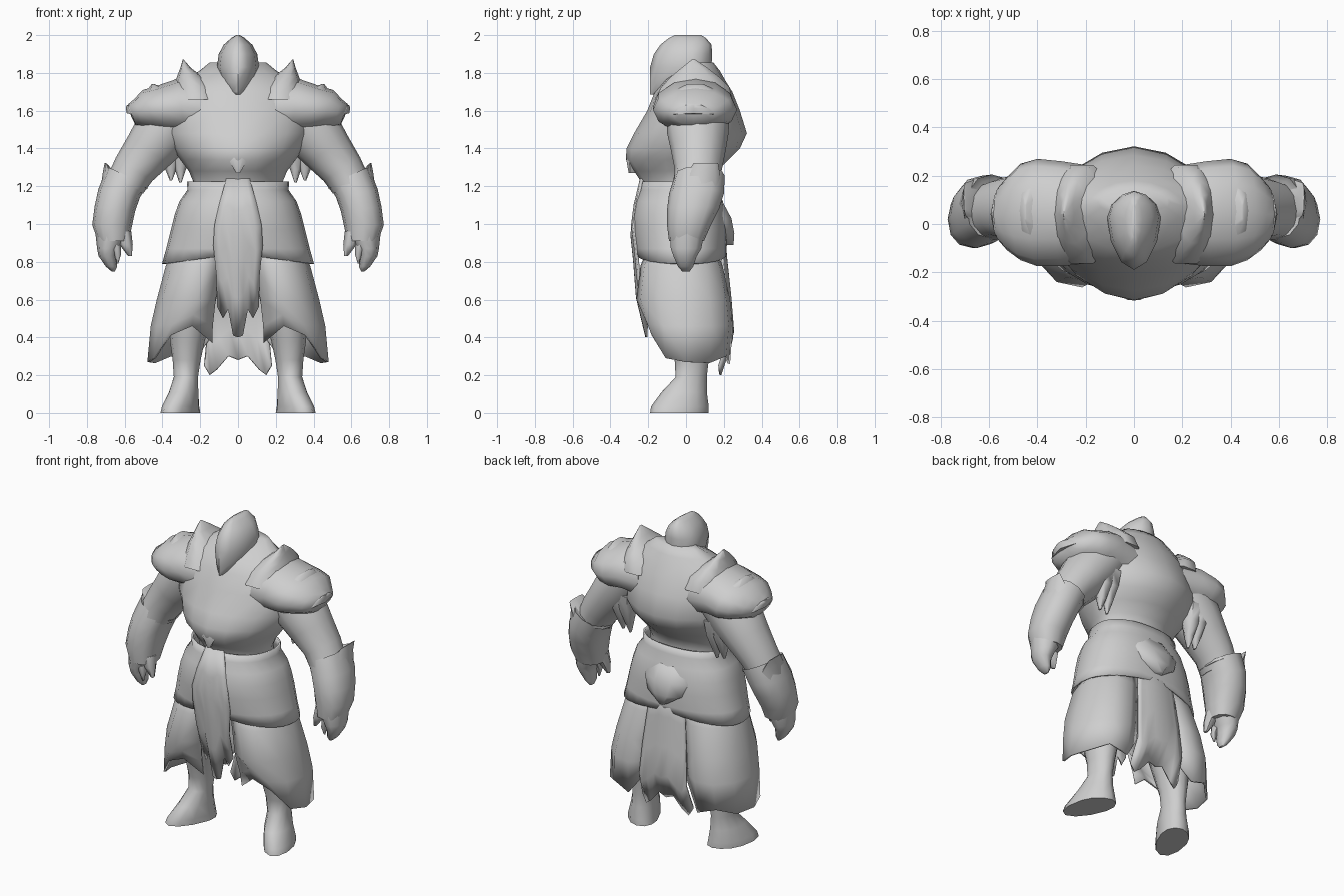
import bpy, bmesh, math

steel = bpy.data.materials.new("plain_grey")
steel.diffuse_color = (0.62, 0.62, 0.62, 1)


def sheet(name, rows, closed=False, caps=False, mirror=False, thick=0.0):
    """Skin a grid of points; closed rows become tubes."""
    bm = bmesh.new()
    grid = [[bm.verts.new(p) for p in r] for r in rows]
    n = len(rows[0])
    for a, b in zip(grid, grid[1:]):
        for j in range(n if closed else n - 1):
            k = (j + 1) % n
            bm.faces.new((a[j], a[k], b[k], b[j]))
    if caps:
        bm.faces.new(grid[0])
        bm.faces.new(grid[-1])
    bmesh.ops.recalc_face_normals(bm, faces=bm.faces)
    me = bpy.data.meshes.new(name)
    bm.to_mesh(me)
    bm.free()
    me.materials.append(steel)
    ob = bpy.data.objects.new(name, me)
    bpy.context.collection.objects.link(ob)
    if thick:
        m = ob.modifiers.new("thickness", 'SOLIDIFY')
        m.thickness = thick
    if mirror:
        m = ob.modifiers.new("mirror", 'MIRROR')
        m.use_mirror_merge = False
    bpy.ops.object.select_all(action='DESELECT')
    ob.select_set(True)
    bpy.context.view_layer.objects.active = ob
    bpy.ops.object.shade_smooth_by_angle(angle=math.radians(62))
    return ob


def ring(cx, cy, cz, rx, front, back, tilt=0, p=1.0, n=12):
    """Oval with separate front and back depth, tilted about y."""
    t = math.radians(tilt)
    pts = []
    for j in range(n):
        a = 2 * math.pi * j / n
        c, s = math.cos(a), math.sin(a)
        c = math.copysign(abs(c) ** p, c)
        s = math.copysign(abs(s) ** p, s)
        pts.append((cx + rx * c * math.cos(t),
                    cy + (back if s > 0 else front) * s,
                    cz + rx * c * math.sin(t)))
    return pts


def loft(name, rings, mirror=False, caps=True, p=1.0, n=12, thick=0.0):
    return sheet(name, [ring(*r, p=p, n=n) for r in rings], True, caps, mirror, thick)


# Torso with heavy chest, wide shoulders and hunched back
loft("torso", [
    (0, 0, 1.12, .24, .22, .15), (0, 0, 1.22, .235, .235, .145),
    (0, 0, 1.28, .26, .275, .165), (0, 0, 1.34, .305, .318, .225),
    (0, 0, 1.40, .345, .315, .285), (0, 0, 1.48, .38, .275, .322),
    (0, 0, 1.60, .39, .205, .285), (0, .02, 1.70, .355, .185, .225),
    (0, .05, 1.765, .28, .165, .155), (0, .075, 1.81, .205, .13, .105),
    (0, .09, 1.855, .15, .06, .055)], n=16, p=1.1)

# Pointed helmet with a front ridge
loft("helmet", [
    (0, -.08, 1.685, .02, .11, .03), (0, -.02, 1.70, .055, .17, .10),
    (0, .02, 1.75, .092, .21, .11), (0, .03, 1.83, .112, .22, .105),
    (0, .03, 1.90, .102, .20, .108), (0, .03, 1.95, .075, .165, .105),
    (0, .02, 1.985, .035, .11, .085), (0, .02, 2.0, .01, .08, .06)], p=1.1)

# Throat guard
loft("throat_guard", [
    (0, -.03, 1.62, .13, .15, .1), (0, -.03, 1.655, .11, .135, .1),
    (0, -.01, 1.72, .08, .09, .1)])

# Breastbone boss
loft("chest_boss", [
    (0, -.295, 1.27, .01, .01, .03), (0, -.30, 1.34, .05, .018, .04),
    (0, -.285, 1.42, .01, .01, .03)], n=6)

# Shoulder armour: dome, collar crest and outer ridge
loft("shoulder_pad", [
    (.17, .04, 1.60, .17, .20, .20, 80), (.30, .05, 1.62, .15, .225, .21, 80),
    (.40, .05, 1.605, .13, .225, .22, 76), (.47, .05, 1.60, .115, .20, .20, 72),
    (.525, .04, 1.585, .08, .15, .155, 72), (.56, .04, 1.58, .06, .11, .115, 72),
    (.575, .04, 1.60, .03, .05, .06, 72)], True)
loft("shoulder_crest", [
    (.215, .04, 1.66, .15, .215, .215), (.23, .04, 1.725, .115, .18, .20),
    (.255, .04, 1.78, .068, .125, .14), (.277, .04, 1.825, .029, .07, .08),
    (.29, .04, 1.87, .003, .01, .01)], True, n=10)
loft("shoulder_ridge", [
    (.40, .05, 1.66, .11, .18, .18), (.425, .05, 1.71, .055, .11, .11),
    (.45, .05, 1.742, .006, .04, .04)], True, n=8)
loft("shoulder_lip", [
    (.50, .04, 1.57, .09, .15, .15, 10), (.54, .04, 1.605, .055, .11, .11, 10),
    (.58, .04, 1.63, .008, .04, .04, 10)], True, n=8)

# Ragged points hanging below the armpits
for i, (x, z) in enumerate([(.305, 1.22), (.355, 1.23)]):
    loft("armpit_point_%d" % (i + 1), [
        (x, .13, 1.48, .07, .07, .09), (x, .14, 1.38, .055, .05, .06),
        (x, .13, 1.29, .03, .03, .03), (x, .12, z, .006, .01, .01)], True, n=6)

# Upper arm
loft("upper_arm", [
    (.32, .06, 1.57, .15, .16, .17, 35), (.40, .06, 1.48, .155, .16, .165, 35),
    (.47, .06, 1.39, .135, .14, .15, 35), (.55, .06, 1.29, .115, .12, .13, 33),
    (.60, .05, 1.20, .105, .12, .12, 22)], True)

# Flared bracer and forearm
loft("bracer", [
    (.575, .07, 1.23, .105, .12, .12, 25), (.588, .07, 1.255, .116, .13, .135, 25),
    (.63, .06, 1.16, .112, .15, .14, 12), (.652, .04, 1.08, .108, .14, .135, 7),
    (.667, .02, .99, .105, .12, .11, 3), (.66, .01, .91, .082, .10, .085)], True, p=.88)
loft("bracer_spike", [
    (.645, .08, 1.17, .085, .13, .11, 12), (.67, .09, 1.26, .048, .09, .09, 20),
    (.70, .11, 1.322, .006, .07, .06, 20)], True, n=8)

# Fist, fingers and thumb
loft("hand", [
    (.665, .01, .95, .09, .10, .09), (.688, .005, .87, .058, .09, .08),
    (.69, 0, .83, .048, .07, .06), (.67, 0, .775, .03, .045, .04),
    (.66, 0, .748, .008, .02, .02)], True, n=10)
loft("thumb", [
    (.61, -.02, .96, .045, .05, .06), (.592, -.035, .89, .035, .035, .04),
    (.572, -.04, .83, .01, .012, .015)], True, n=6)
loft("finger", [
    (.65, -.04, .89, .03, .03, .04), (.637, -.045, .84, .018, .02, .025),
    (.638, -.04, .79, .004, .006, .006)], True, n=6)

# Wide hip armour rising to a thin flared waist edge
hip = [ring(*r, p=.88, n=24) for r in [
    (0, 0, 1.225, .27, .235, .165), (0, 0, 1.18, .268, .245, .17),
    (0, 0, 1.12, .31, .268, .195), (0, 0, 1.05, .335, .284, .21),
    (0, 0, .97, .355, .284, .22), (0, 0, .87, .38, .27, .215),
    (0, 0, .79, .402, .262, .215)]]
hip[-1] = [(x, y, z + .05 * (1 - abs(x) / .4)) for x, y, z in hip[-1]]
sheet("hip_armour", hip, True, thick=.01)

# Legs with out-turned boots
legs = [ring(*r) for r in [
    (.30, 0, 0, .095, .19, .12), (.30, 0, .035, .092, .185, .12),
    (.288, 0, .11, .078, .13, .11), (.276, .01, .19, .064, .065, .10),
    (.272, .02, .28, .074, .08, .10), (.268, .02, .38, .092, .11, .11),
    (.25, .01, .55, .12, .14, .13), (.21, 0, .80, .15, .17, .16),
    (.19, 0, 1.0, .15, .17, .15)]]
legs = [[(x - .3 * max(0, 1 - z / .2) * y, y, z) for x, y, z in r] for r in legs]
sheet("leg", legs, True, True, True)

# Side skirt: a curved panel wrapped round each thigh with a torn hem
hem = [.37, .46, .41, .29, .27, .265, .30, .26, .41]
levels = [(.90, .17, .15, .19, .15), (.78, .20, .182, .243, .195),
          (.60, .24, .19, .265, .235), (.46, .262, .20, .225, .25)]
rows = []
for i in range(5):
    row = []
    for j, low in enumerate(hem):
        a = math.radians(-130 + 260 * j / 8)
        z, cx, rx, f, b = levels[i] if i < 4 else (low, .27, .21, .20, .235)
        z = max(z, low + .06) if i < 4 else z
        s = math.sin(a)
        row.append((cx + rx * math.cos(a), (f if s < 0 else b) * s, z))
    rows.append(row)
sheet("side_skirt", rows, mirror=True, thick=.012)


def hanging_cloth(name, xs, hem, profile, bow):
    """Hanging cloth; profile holds (fraction down, y, width scale)."""
    top = 1.24 if bow > 0 else 1.02
    sheet(name, [[(x * w, y + bow * (x / xs[-1]) ** 2, top + (h - top) * f)
                  for x, h in zip(xs, hem)] for f, y, w in profile], thick=.012)


# Front and back cloths
hanging_cloth("front_cloth", [-.125, -.09, -.06, -.03, 0, .03, .06, .09, .125],
              [.56, .50, .55, .41, .40, .41, .55, .50, .56],
              [(0, -.245, .5), (.2, -.28, .8), (.36, -.294, 1.0),
               (.52, -.28, 1.05), (.75, -.265, .92), (1, -.215, .88)], .012)
hanging_cloth("back_cloth", [-.18, -.15, -.11, -.05, 0, .05, .11, .15, .18],
              [.25, .20, .23, .30, .28, .30, .23, .20, .25],
              [(0, .20, .6), (.3, .22, .75), (.55, .24, .85),
               (.8, .255, .92), (1, .20, 1.0)], -.02)

# Tail plate over the back cloth
loft("tail_plate", [
    (0, .13, 1.13, .14, .03, .06), (0, .15, 1.03, .18, .04, .095),
    (0, .17, .95, .14, .04, .09), (0, .18, .89, .03, .03, .075)], n=10)
